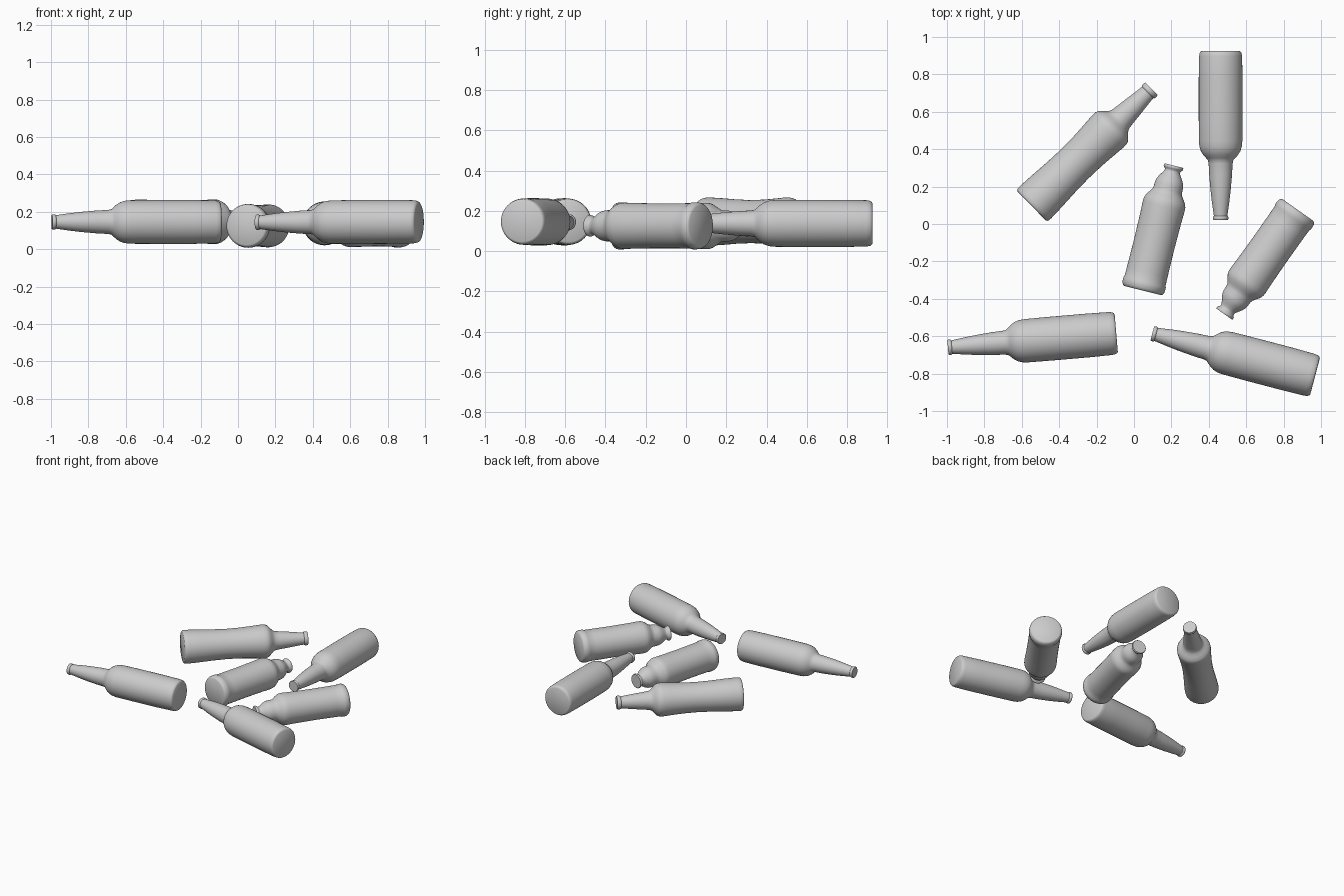
import bpy, bmesh, math
from mathutils import Vector

SEG = 48

# Profiles: (distance from base, radius)
LONG_NECK = [(0, .100), (.004, .107), (.012, .112), (.03, .115), (.15, .117), (.35, .117),
             (.48, .116), (.51, .113), (.535, .105), (.555, .092), (.57, .078), (.582, .068),
             (.60, .064), (.66, .061), (.74, .054), (.80, .047), (.85, .040), (.878, .036),
             (.880, .039), (.885, .041), (.895, .041), (.899, .038)]
WAISTED = [(0, .108), (.004, .115), (.012, .119), (.03, .120), (.12, .116), (.22, .110),
           (.32, .107), (.42, .109), (.52, .116), (.57, .120), (.595, .119), (.612, .112),
           (.63, .094), (.645, .078), (.66, .069), (.69, .064), (.76, .056), (.83, .047),
           (.868, .043), (.871, .047), (.877, .049), (.889, .049), (.896, .046)]
STUBBY = [(0, .102), (.005, .109), (.015, .115), (.03, .117), (.045, .117), (.053, .113),
          (.10, .112), (.25, .111), (.40, .113), (.46, .115), (.48, .114), (.495, .109),
          (.51, .100), (.525, .089), (.537, .081), (.55, .078), (.575, .077), (.592, .074),
          (.61, .066), (.628, .054), (.642, .045), (.652, .042), (.660, .045), (.665, .051),
          (.670, .053), (.677, .053), (.681, .050)]


def bottle(name, profile, base, mouth):
    """Revolve a profile and lay it with its axis from base to mouth."""
    bm = bmesh.new()
    rings = []
    for h, r in profile:
        rings.append([bm.verts.new((r * math.cos(2 * math.pi * i / SEG),
                                    r * math.sin(2 * math.pi * i / SEG), h))
                      for i in range(SEG)])
    for a, b in zip(rings, rings[1:]):
        for i in range(SEG):
            j = (i + 1) % SEG
            bm.faces.new((a[i], a[j], b[j], b[i]))
    # flat base and mouth
    bm.faces.new(rings[0][::-1])
    bm.faces.new(rings[-1])
    mesh = bpy.data.meshes.new(name)
    bm.to_mesh(mesh)
    bm.free()
    ob = bpy.data.objects.new(name, mesh)
    bpy.context.collection.objects.link(ob)
    axis = Vector(mouth) - Vector(base)
    ob.rotation_euler = axis.to_track_quat('Z', 'Y').to_euler()
    ob.location = base
    ob.scale.z = axis.length / profile[-1][0]
    bpy.ops.object.select_all(action='DESELECT')
    ob.select_set(True)
    bpy.context.view_layer.objects.active = ob
    bpy.ops.object.shade_smooth_by_angle(angle=math.radians(50))
    return ob


# Three long-necked bottles
bottle("long_neck_bottle_left", LONG_NECK, (-.095, -.583, .146), (-.995, -.660, .146))
bottle("long_neck_bottle_right", LONG_NECK, (.968, -.814, .147), (.098, -.585, .144))
bottle("long_neck_bottle_back", LONG_NECK, (.463, .926, .138), (.463, .022, .138))
# Waisted bottle
bottle("waisted_bottle", WAISTED, (-.547, .096, .147), (.093, .723, .147))
# Two short-necked bottles
bottle("stubby_bottle_centre", STUBBY, (.046, -.356, .125), (.213, .312, .125))
bottle("stubby_bottle_right", STUBBY, (.876, .075, .126), (.483, -.482, .126))
